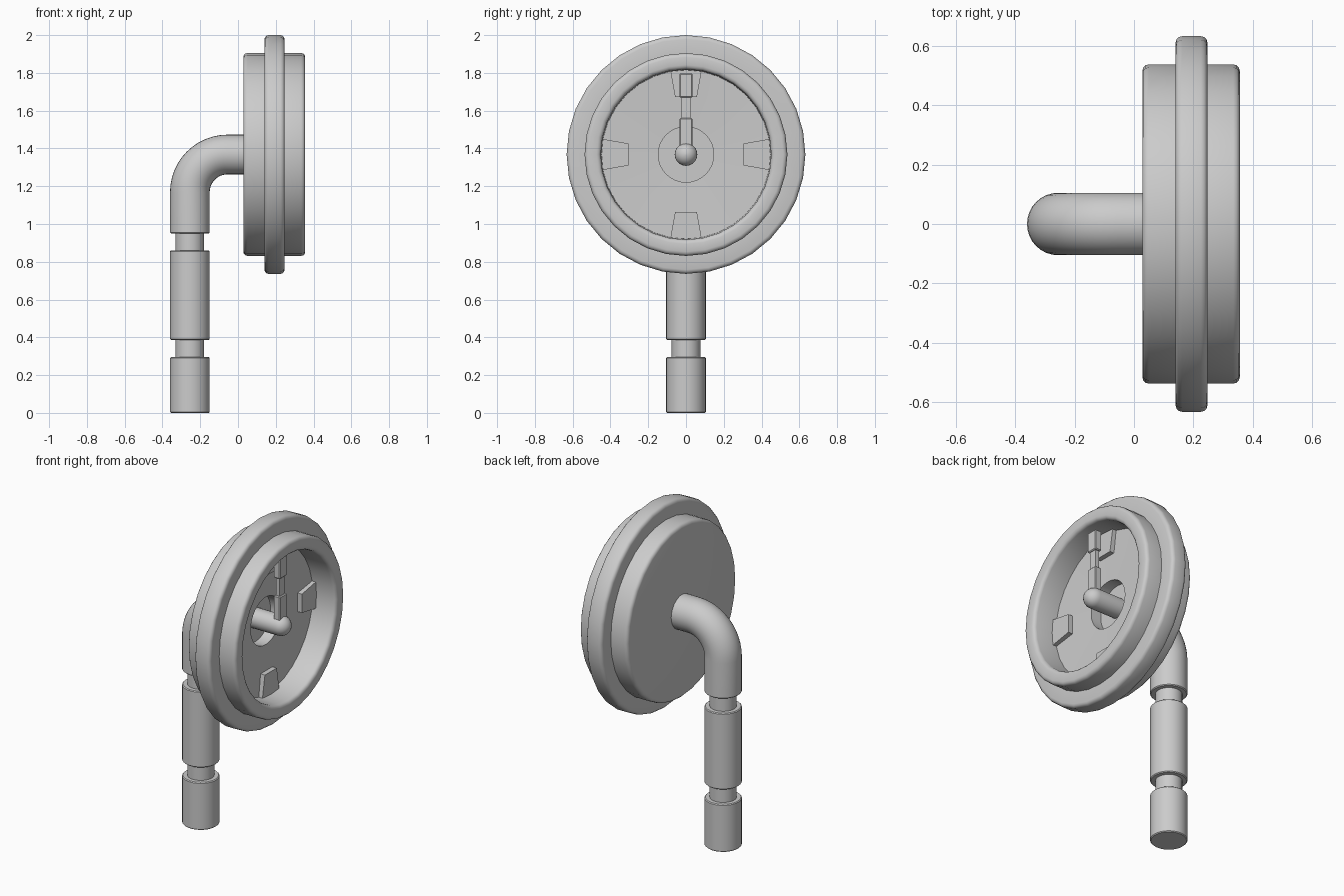
import bpy, bmesh, math
from mathutils import Vector, Matrix

if "Cube" in bpy.data.objects:
    bpy.data.objects.remove(bpy.data.objects["Cube"])

AXIS_Z = 1.368   # height of the dial axis
PIPE_X = -0.255  # centre line of the upright pipe


def finish(name, bm, bevel=0, keep=lambda e: True, segments=3):
    bmesh.ops.recalc_face_normals(bm, faces=bm.faces)
    if bevel:
        edges = [e for e in bm.edges if e.is_convex and keep(e)
                 and e.calc_face_angle(0) > math.radians(40)]
        bmesh.ops.bevel(bm, geom=edges, offset=bevel, segments=segments,
                        profile=0.5, affect='EDGES')
    me = bpy.data.meshes.new(name)
    bm.to_mesh(me)
    bm.free()
    ob = bpy.data.objects.new(name, me)
    bpy.context.collection.objects.link(ob)
    return ob


def rings(stations, n=32):
    """Skin circles (x, z, tilt, radius); tilt 0 faces up, 90 degrees faces +x."""
    bm = bmesh.new()
    loops = []
    for x, z, tilt, r in stations:
        u = Vector((math.cos(tilt), 0, -math.sin(tilt)))
        loops.append([bm.verts.new(Vector((x, 0, z)) + u * r * math.cos(a) + Vector((0, r * math.sin(a), 0)))
                      for a in (2 * math.pi * i / n for i in range(n))])
    for a, b in zip(loops, loops[1:]):
        for i in range(n):
            j = (i + 1) % n
            bm.faces.new((a[i], a[j], b[j], b[i]))
    bm.faces.new(loops[0])
    bm.faces.new(loops[-1])
    return bm


def lathe(profile, n=32):
    return rings([(x, AXIS_Z, math.pi / 2, r) for x, r in profile], n)


def box(name, x0, x1, width, z0, z1, bevel=0):
    bm = bmesh.new()
    m = Matrix.Translation(((x0 + x1) / 2, 0, (z0 + z1) / 2)) @ Matrix.Diagonal((x1 - x0, width, z1 - z0, 1))
    bmesh.ops.create_cube(bm, size=1, matrix=m)
    return finish(name, bm, bevel, segments=1)


# Pipe: grooved upright, then an elbow into the back of the dial
R, G = 0.105, 0.076
path = [(PIPE_X, z, 0, r) for z, r in [
    (0, R), (0.295, R), (0.295, G), (0.387, G), (0.387, R),
    (0.86, R), (0.86, G), (0.95, G), (0.95, R)]]
bend = 0.2
for i in range(13):
    t = math.pi / 2 * i / 12
    path.append((PIPE_X + bend * (1 - math.cos(t)), AXIS_Z - bend + bend * math.sin(t), t, R))
path.append((0.04, AXIS_Z, math.pi / 2, R))
finish("pipe", rings(path), 0.005, lambda e: e.verts[0].co.z < 1, 1)

# Dial housing: drum, flange, rim, sunken floor and centre recess
housing = lathe([(0.028, 0.537), (0.14, 0.537), (0.14, 0.632), (0.247, 0.632),
                 (0.247, 0.537), (0.356, 0.537), (0.356, 0.452), (0.20, 0.447),
                 (0.19, 0.147), (0.12, 0.147)])
finish("dial_housing", housing, 0.022,
       lambda e: Vector((0, *((e.verts[0].co + e.verts[1].co) / 2).yz)).yz.length > 0
       and (e.verts[0].co - Vector((e.verts[0].co.x, 0, AXIS_Z))).length > 0.449)

# Centre pin with a domed tip
pin = [(0.10, 0.06)] + [(0.295 + 0.06 * math.sin(t), 0.06 * math.cos(t))
                        for t in (math.radians(88) * i / 6 for i in range(7))]
finish("centre_pin", lathe(pin, 24))

# Pointer in three stepped pieces
box("pointer_base", 0.268, 0.312, 0.07, 1.40, 1.56, 0.005)
box("pointer_stem", 0.277, 0.303, 0.048, 1.55, 1.68)
box("pointer_tip", 0.268, 0.312, 0.07, 1.67, 1.797, 0.005)

# Four tapered markers around the floor
for k in range(4):
    bm = bmesh.new()
    shape = [(-0.058, 0.305), (0.058, 0.305), (0.082, 0.44), (0.0, 0.447), (-0.082, 0.44)]
    base = bm.faces.new([bm.verts.new((0.185, y, z)) for y, z in shape])
    top = bmesh.ops.extrude_face_region(bm, geom=[base])["geom"]
    bmesh.ops.translate(bm, vec=(0.04, 0, 0), verts=[v for v in top if isinstance(v, bmesh.types.BMVert)])
    bmesh.ops.transform(bm, verts=bm.verts, matrix=Matrix.Translation((0, 0, AXIS_Z))
                        @ Matrix.Rotation(k * math.pi / 2, 4, 'X'))
    finish(f"marker_{k + 1}", bm)

# Smooth shading with crisp edges
for ob in bpy.context.collection.objects:
    ob.select_set(True)
    bpy.context.view_layer.objects.active = ob
bpy.ops.object.shade_smooth_by_angle(angle=math.radians(35))
